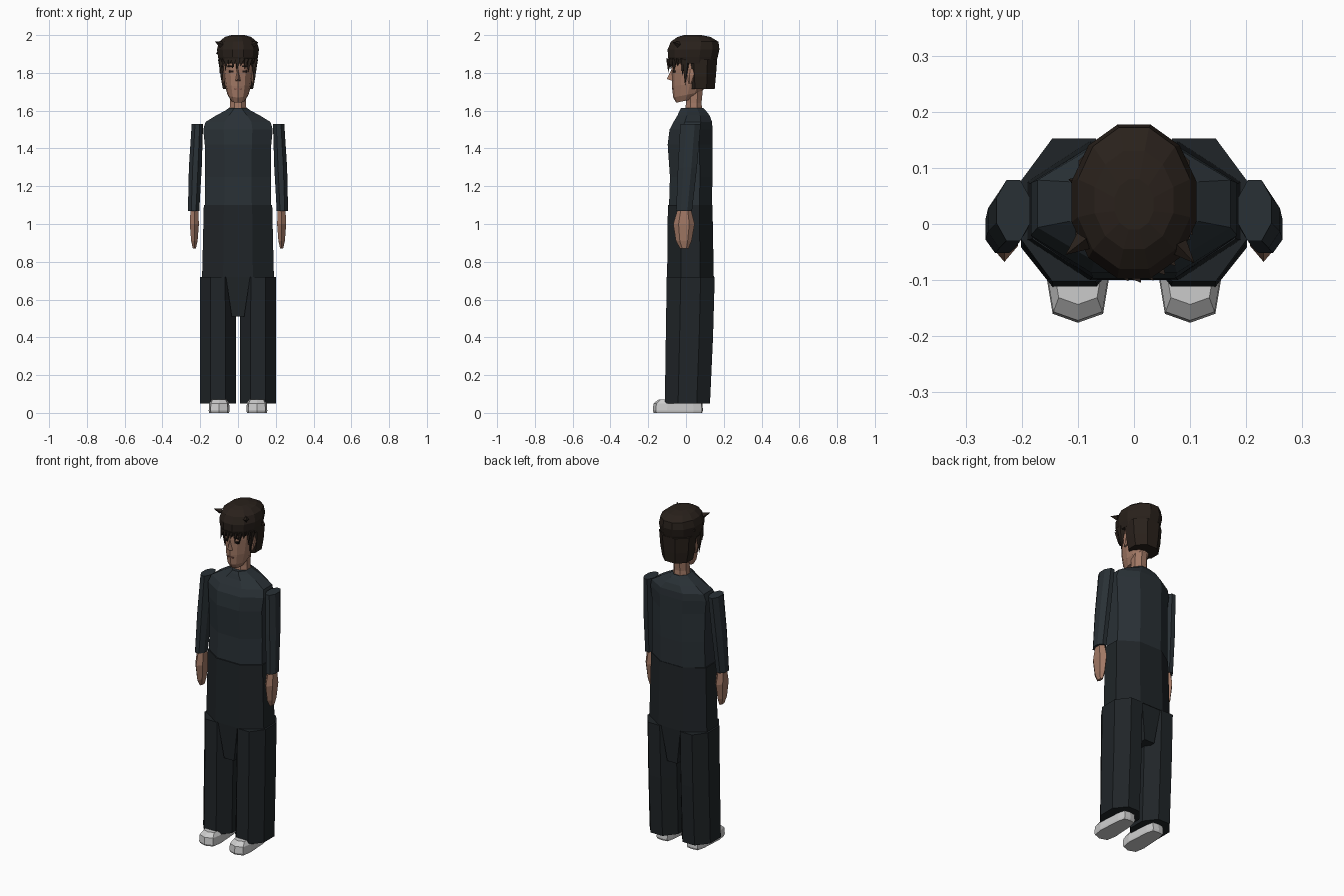
import bpy, bmesh, math
from mathutils import Vector

if "Cube" in bpy.data.objects:
    bpy.data.objects.remove(bpy.data.objects["Cube"])


def material(name, rgb):
    m = bpy.data.materials.new(name)
    m.diffuse_color = (*rgb, 1)
    m.use_nodes = True
    m.node_tree.nodes["Principled BSDF"].inputs["Base Color"].default_value = m.diffuse_color
    return m


SKIN = material("skin", (0.36, 0.19, 0.13))
SHIRT = material("shirt_cloth", (0.022, 0.03, 0.036))
PANTS = material("trouser_cloth", (0.014, 0.018, 0.021))
HAIR = material("hair_brown", (0.022, 0.015, 0.011))
SHOE = material("shoe_white", (0.58, 0.58, 0.55))
DARK = material("face_dark", (0.01, 0.007, 0.006))
LIP = material("lip", (0.22, 0.09, 0.07))


def finish(name, bm, mat):
    bmesh.ops.recalc_face_normals(bm, faces=bm.faces[:])
    me = bpy.data.meshes.new(name)
    bm.to_mesh(me)
    bm.free()
    ob = bpy.data.objects.new(name, me)
    me.materials.append(mat)
    bpy.context.collection.objects.link(ob)
    return ob


def ring(z, rx, y0, y1, n=8, cx=0.0, half=True, tilt=0.0):
    """Polygon ring spanning cx +- rx and y0..y1; tilt raises the back."""
    k = 1 / math.cos(math.pi / n) if half else 1
    cy, ry = (y0 + y1) / 2, (y1 - y0) / 2
    pts = []
    for i in range(n):
        a = 2 * math.pi * (i + 0.5 * half) / n
        s = math.sin(a) * k
        pts.append((cx + rx * k * math.cos(a), cy + ry * s, z + tilt * s))
    return pts


def loft(name, rings, mat):
    bm = bmesh.new()
    vs = [[bm.verts.new(p) for p in r] for r in rings]
    n = len(vs[0])
    for a, b in zip(vs, vs[1:]):
        for i in range(n):
            j = (i + 1) % n
            bm.faces.new((a[i], a[j], b[j], b[i]))
    bm.faces.new(vs[0])
    bm.faces.new(vs[-1])
    return finish(name, bm, mat)


def spike(name, base, tip, r, mat, sides=4, flat=1.0):
    """Pointed tuft from base to tip."""
    base, tip = Vector(base), Vector(tip)
    q = (tip - base).to_track_quat('Z', 'Y')
    bm = bmesh.new()
    lo = [bm.verts.new(base + q @ Vector((r * math.cos(2 * math.pi * i / sides),
                                          r * flat * math.sin(2 * math.pi * i / sides), 0)))
          for i in range(sides)]
    t = bm.verts.new(tip)
    for i in range(sides):
        bm.faces.new((lo[i], lo[(i + 1) % sides], t))
    bm.faces.new(lo)
    return finish(name, bm, mat)


def box(name, c, size, mat):
    x, y, z = c
    w, d, h = (v / 2 for v in size)
    return loft(name, [ring(z + e * h, w, y - d, y + d, 4, x) for e in (-1, 1)], mat)


# Shirt body and rounded shoulders
loft("shirt", [ring(*r) for r in (
    (1.09, .176, -.090, .137), (1.25, .174, -.085, .140), (1.42, .176, -.097, .140),
    (1.50, .184, -.087, .140), (1.54, .172, -.066, .138), (1.575, .115, -.045, .125),
    (1.60, .068, -.034, .105), (1.615, .046, -.025, .09))], SHIRT)

# Trouser hips and crotch wedge
loft("hips", [ring(.72, .19, -.10, .147), ring(1.10, .181, -.096, .14)], PANTS)
loft("crotch", [ring(.51, .033, -.085, .13, 4), ring(.73, .065, -.098, .145, 4)], PANTS)

for side, s in (("right", -1), ("left", 1)):
    # Trouser leg
    loft(side + "_leg", [ring(.05, .095, -.112, .127, 8, s * .106),
                         ring(.40, .095, -.107, .143, 8, s * .106),
                         ring(.72, .094, -.102, .152, 8, s * .107)], PANTS)
    # Shoe with a blunt pointed toe
    half = [(.0, .09), (.035, .085), (.046, .04), (.055, -.10), (.045, -.16), (0, -.176)]
    outline = half + [(-x, y) for x, y in half[-2:0:-1]]
    loft(side + "_shoe", [[(s * .10 + x * k, -.04 + (y + .04) * k, z) for x, y in outline]
                          for k, z in ((.96, 0), (1, .012), (.97, .05), (.76, .072))], SHOE)
    # Sleeve
    loft(side + "_sleeve", [ring(1.07, .030, -.052, .032, 8, s * .235),
                            ring(1.30, .034, -.043, .058, 8, s * .226),
                            ring(1.53, .030, -.030, .078, 8, s * .215)], SHIRT)
    # Hand
    loft(side + "_hand", [ring(z, w, a, b, 6, s * .231) for z, w, a, b in (
        (.87, .008, -.028, .010), (.91, .017, -.048, .024), (1.0, .024, -.060, .038),
        (1.085, .020, -.038, .020))], SKIN)
    # Eye, brow and ear
    box(side + "_eye", (s * .036, -.062, 1.808), (.022, .014, .011), DARK)
    box(side + "_brow", (s * .038, -.063, 1.836), (.034, .016, .007), DARK)
    loft(side + "_ear", [ring(z, w, a, b, 6, s * .08) for z, w, a, b in (
        (1.745, .006, .015, .03), (1.79, .012, .01, .05), (1.82, .008, .015, .05))], SKIN)

# Neck and head
loft("neck", [ring(1.57, .048, -.01, .09), ring(1.64, .042, .0, .082),
              ring(1.72, .042, .0, .09)], SKIN)
loft("head", [ring(z, w, a, b, 12, 0, False, t) for z, w, a, b, t in (
    (1.652, .036, -.052, .04, .01), (1.685, .056, -.068, .085, .015),
    (1.74, .071, -.074, .115, .01), (1.82, .081, -.076, .135, 0),
    (1.90, .080, -.07, .14, 0), (1.95, .05, -.03, .1, 0))], SKIN)

# Nose and mouth
loft("nose", [[(-.016, -.065, 1.755), (.016, -.065, 1.755), (0, -.102, 1.768)],
              [(-.006, -.068, 1.815), (.006, -.068, 1.815), (0, -.078, 1.815)]], SKIN)
box("mouth", (0, -.069, 1.715), (.036, .012, .006), LIP)

# Hair cap, and the longer hair behind the ears
loft("hair_cap", [ring(z, w, a, b, 12, 0, True) for z, w, a, b in (
    (1.85, .098, -.085, .158), (1.885, .106, -.096, .168), (1.925, .111, -.097, .177),
    (1.965, .100, -.080, .172), (1.99, .070, -.045, .13), (2.0, .035, -.01, .08))], HAIR)
loft("back_hair", [ring(z, w, a, b) for z, w, a, b in (
    (1.715, .080, .005, .152), (1.78, .092, -.002, .158), (1.87, .099, -.012, .165))], HAIR)

# Fringe tufts around the forehead, with longer ones at the temples
for i in range(11):
    a = math.radians(-90 + (i - 5) * 13)
    x, y = .095 * math.cos(a), .04 + .128 * math.sin(a)
    drop = .025 + .016 * (i % 3) + (.035 if i in (0, 10) else 0)
    spike(f"fringe_tuft_{i}", (x, y, 1.875), (x * 1.03 - .008, y - .006, 1.86 - drop),
          .021, HAIR, 4, .6)
for s in (-1, 1):
    spike("sideburn", (s * .09, .0, 1.87), (s * .083, -.005, 1.73), .024, HAIR, 4, .8)

# Stray tufts on the crown
for i, (b, t) in enumerate((((-.09, -.03, 1.95), (-.122, -.055, 1.965)),
                            ((.08, -.04, 1.95), (.108, -.07, 1.962)),
                            ((-.09, .07, 1.92), (-.117, .08, 1.90)))):
    spike(f"stray_tuft_{i}", b, t, .018, HAIR)
